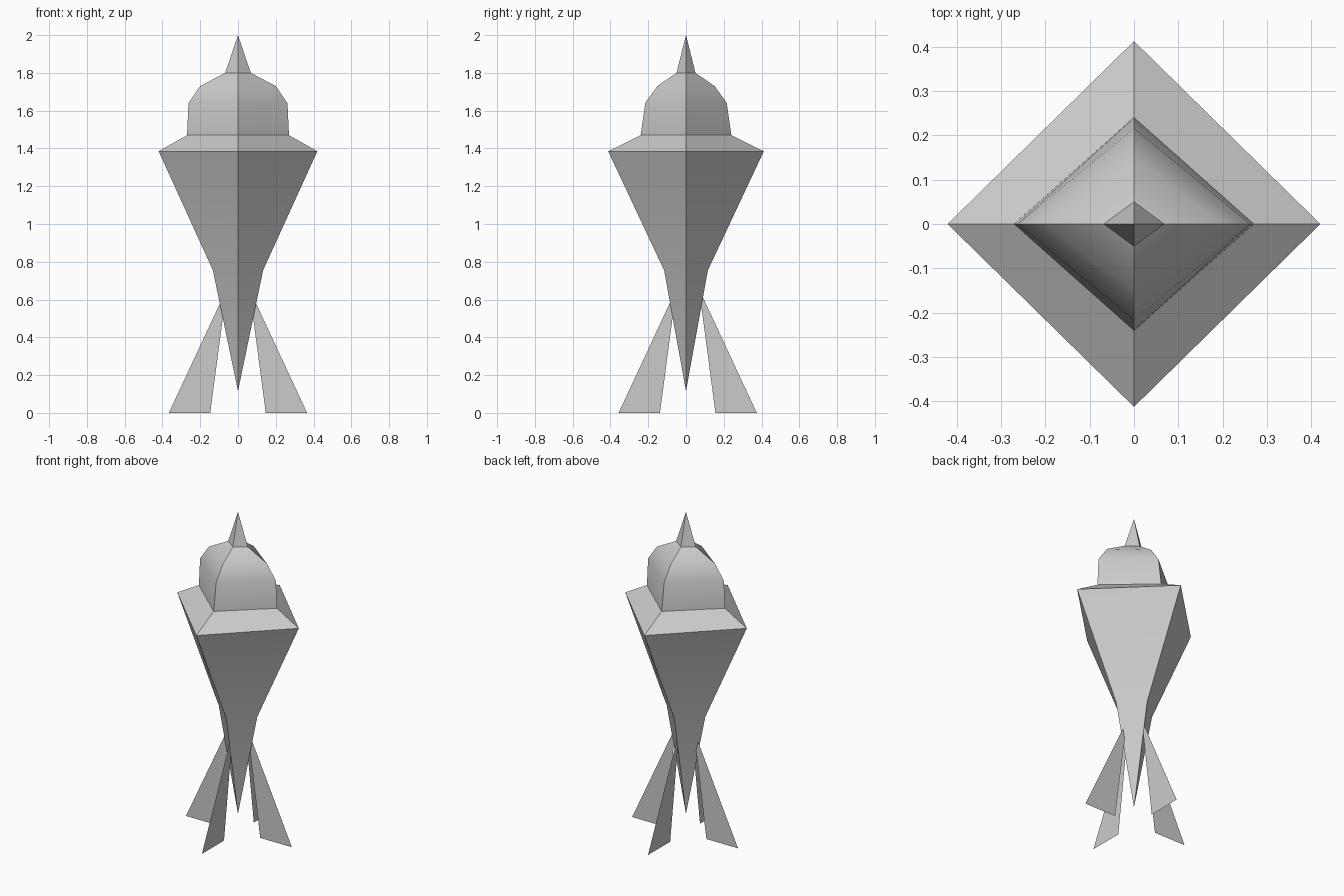
import bpy
from math import radians

if "Cube" in bpy.data.objects:
    bpy.data.objects.remove(bpy.data.objects["Cube"])


def make(name, verts, faces):
    me = bpy.data.meshes.new(name)
    me.from_pydata(verts, [], faces)
    ob = bpy.data.objects.new(name, me)
    bpy.context.collection.objects.link(ob)
    return ob


def diamond_loft(name, rings):
    """Skin a stack of diamond sections (half width x, half depth y, z); zero width is a tip."""
    verts, loops, faces = [], [], []
    for rx, ry, z in rings:
        n = len(verts)
        if rx == 0:
            verts.append((0, 0, z))
            loops.append([n] * 4)
        else:
            verts += [(rx, 0, z), (0, ry, z), (-rx, 0, z), (0, -ry, z)]
            loops.append([n, n + 1, n + 2, n + 3])
    for a, b in zip(loops, loops[1:]):
        for i in range(4):
            j = (i + 1) % 4
            faces.append(list(dict.fromkeys((a[i], a[j], b[j], b[i]))))
    ob = make(name, verts, faces)
    bpy.ops.object.select_all(action='DESELECT')
    bpy.context.view_layer.objects.active = ob
    ob.select_set(True)
    bpy.ops.object.shade_smooth_by_angle(angle=radians(40))
    return ob


# Tapering hull, sloped collar, rounded dome and top spike
diamond_loft("hull", [(0, 0, 0.115), (0.133, 0.116, 0.755), (0.42, 0.412, 1.385)])
diamond_loft("collar", [(0.42, 0.412, 1.385), (0.27, 0.24, 1.47)])
diamond_loft("dome", [(0.27, 0.24, 1.47), (0.262, 0.216, 1.64),
                      (0.2, 0.152, 1.73), (0.068, 0.05, 1.80)])
diamond_loft("spike", [(0.068, 0.05, 1.80), (0, 0, 2.0)])

# Four thin fins, their tips buried in the hull
for i, (dx, dy) in enumerate([(1, 0), (0, 1), (-1, 0), (0, -1)]):
    outline = [(0.147, 0.005), (0.366, 0.005), (0.06, 0.656)]
    make(f"fin_{i + 1}", [(dx * r, dy * r + 0.009, z) for r, z in outline], [(0, 1, 2)])

# Rest the fins exactly on the ground
for ob in bpy.data.objects:
    if ob.name.startswith("fin"):
        for v in ob.data.vertices:
            if v.co.z < 0.01:
                v.co.z = 0
